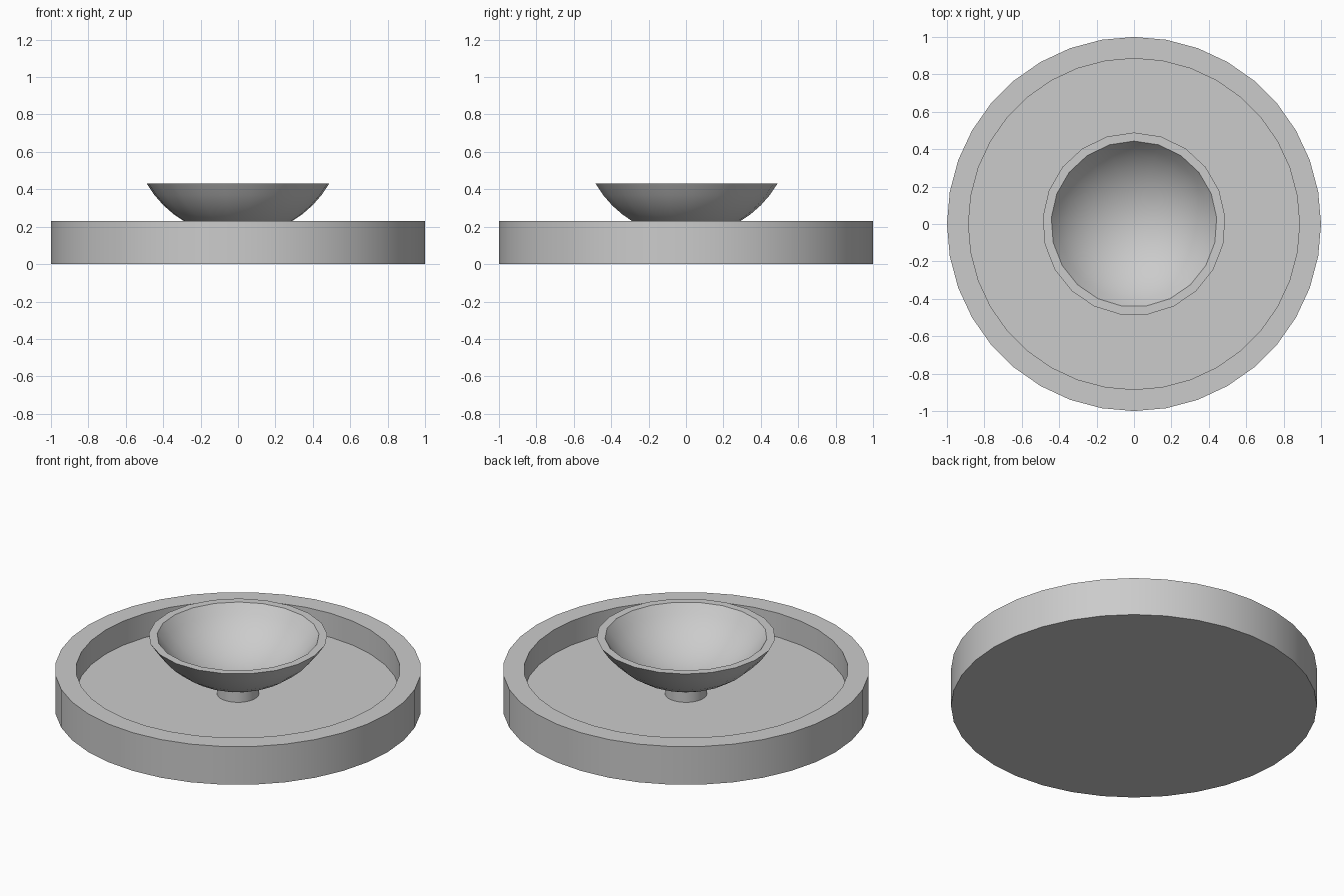
import bpy, bmesh, math

if "Cube" in bpy.data.objects:
    bpy.data.objects.remove(bpy.data.objects["Cube"])


def lathe(name, profile, sides):
    """Revolve an (r, z) profile about z; r = 0 ends become poles."""
    bm = bmesh.new()
    rings = []
    for r, z in profile:
        if r == 0:
            rings.append([bm.verts.new((0, 0, z))] * sides)
        else:
            ang = [math.pi / 2 + math.tau * i / sides for i in range(sides)]
            rings.append([bm.verts.new((r * math.cos(a), r * math.sin(a), z)) for a in ang])
    for a, b in zip(rings, rings[1:]):
        for i in range(sides):
            j = (i + 1) % sides
            bm.faces.new(list(dict.fromkeys((a[i], a[j], b[j], b[i]))))
    bmesh.ops.recalc_face_normals(bm, faces=bm.faces)
    mesh = bpy.data.meshes.new(name)
    bm.to_mesh(mesh)
    bm.free()
    ob = bpy.data.objects.new(name, mesh)
    bpy.context.collection.objects.link(ob)
    bpy.ops.object.select_all(action='DESELECT')
    ob.select_set(True)
    bpy.context.view_layer.objects.active = ob
    bpy.ops.object.shade_smooth_by_angle(angle=math.radians(30))
    return ob


def arc(radius, centre_z, rim_z, steps):
    """Spherical cap profile from its bottom pole up to the rim height."""
    end = math.acos((centre_z - rim_z) / radius)
    return [(radius * math.sin(end * i / steps) if i else 0,
             centre_z - radius * math.cos(end * i / steps)) for i in range(steps + 1)]


# Round pool with a raised wall and a flat floor
lathe("basin", [(0, 0), (1, 0), (1, 0.23), (0.885, 0.23), (0.885, 0.085), (0, 0.085)], 36)

# Short post holding the bowl
lathe("post", [(0, 0.08), (0.115, 0.08), (0.115, 0.17), (0, 0.17)], 32)

# Shallow bowl: outer cap, flat rim, inner cap
outer = arc(0.566, 0.715, 0.43, 8)
inner = arc(0.527, 0.715, 0.43, 8)
lathe("bowl", outer + inner[::-1], 21)
